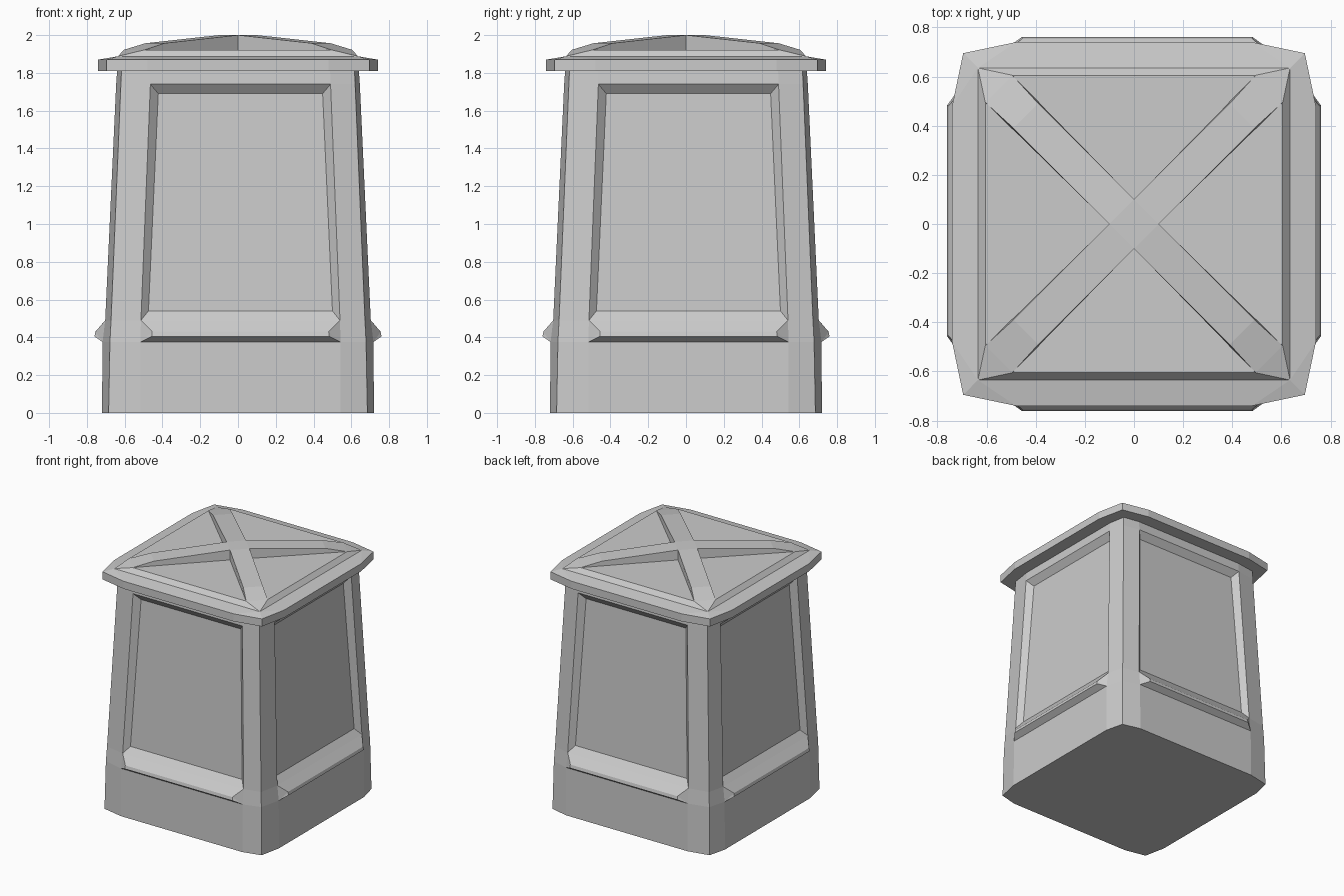
import bpy, bmesh
from math import pi
from mathutils import Matrix, Vector

if "Cube" in bpy.data.objects:
    bpy.data.objects.remove(bpy.data.objects["Cube"])

SHIFT = 0.013  # panels sit slightly off-centre


def build(name, side_faces):
    """Repeat one side four times around z, weld, cap the open loops."""
    bm = bmesh.new()
    for k in range(4):
        rot = Matrix.Rotation(k * pi / 2, 3, 'Z')
        shift = SHIFT if k < 2 else -SHIFT
        for face in side_faces(shift):
            # local (u, depth, z) -> front side at y = -depth
            pts = [rot @ Vector((u, -d, z)) for u, d, z in face]
            bm.faces.new([bm.verts.new(p) for p in pts])
    bmesh.ops.remove_doubles(bm, verts=bm.verts, dist=0.0005)
    bmesh.ops.holes_fill(bm, edges=[e for e in bm.edges if e.is_boundary], sides=0)
    bmesh.ops.recalc_face_normals(bm, faces=bm.faces)
    me = bpy.data.meshes.new(name)
    bm.to_mesh(me)
    bm.free()
    ob = bpy.data.objects.new(name, me)
    bpy.context.collection.objects.link(ob)
    return ob


def bands(rows, s):
    """Quads between consecutive (half_width, depth, z) rows."""
    return [[(s - a[0], a[1], a[2]), (s + a[0], a[1], a[2]),
             (s + b[0], b[1], b[2]), (s - b[0], b[1], b[2])]
            for a, b in zip(rows, rows[1:])]


def body_side(s):
    # fold lines beside the panel: half width, depth, z, corner coordinate
    folds = [(.53, .72, 0, .685), (.53, .717, .375, .678), (.527, .703, .49, .672),
             (.477, .645, 1.74, .62), (.475, .64, 1.81, .617)]
    low, sill_low, sill_top, head, top = [f[:3] for f in folds]
    nose_low, nose_top = (.47, .76, .405), (.467, .755, .43)
    in_low, in_top = (.487, .663, .54), (.435, .605, 1.69)
    # base, sill, recessed panel, head strip
    faces = bands([low, sill_low, nose_low, nose_top, sill_top,
                   in_low, in_top, head, top], s)
    for m in (-1, 1):
        def P(p):
            return (s + m * p[0], p[1], p[2])
        # corner post strips
        for a, b in zip(folds, folds[1:]):
            faces.append([P(a), (m * a[3], a[3], a[2]), (m * b[3], b[3], b[2]), P(b)])
        # sill ends and panel side bevels
        faces.append([P(sill_low), P(nose_low), P(nose_top)])
        faces.append([P(sill_low), P(nose_top), P(sill_top)])
        faces.append([P(sill_top), P(in_low), P(in_top), P(head)])
    return faces


def lid_side(s):
    faces = []
    # underside rim edge, outer band, sloped rim
    for z0, z1 in ((1.81, 1.87),):
        faces.append([(-.48, .74, z0), (.48, .74, z0), (.48, .74, z1), (-.48, .74, z1)])
        for m in (-1, 1):
            faces.append([(m * .48, .74, z0), (m * .695, .695, z0),
                          (m * .695, .695, z1), (m * .48, .74, z1)])
    tip, e, c, mid = .635, (.495, .605), (.39, .49), (0, .1)
    faces.append([(-.48, .74, 1.87), (.48, .74, 1.87), (tip, tip, 1.888), (-tip, tip, 1.888)])
    for m in (-1, 1):
        faces.append([(m * .48, .74, 1.87), (m * .695, .695, 1.87), (m * tip, tip, 1.888)])
    # inner step and sunken triangular panel
    faces.append([(-tip, tip, 1.888), (tip, tip, 1.888), (*e, 1.922), (-e[0], e[1], 1.922)])
    faces.append([(-e[0], e[1], 1.922), (*e, 1.922), (*mid, 1.922)])
    # rib walls
    for m in (-1, 1):
        faces.append([(m * e[0], e[1], 1.922), (m * c[0], c[1], 1.957),
                      (*mid, 2.0), (*mid, 1.922)])
    # diagonal rib top and its tapered end
    faces.append([(*mid, 2.0), (*c, 1.957), (c[1], c[0], 1.957), (mid[1], mid[0], 2.0)])
    faces.append([(*c, 1.957), (*e, 1.922), (e[1], e[0], 1.922), (c[1], c[0], 1.957)])
    faces.append([(*e, 1.922), (tip, tip, 1.888), (e[1], e[0], 1.922)])
    return faces


build("pillar_body", body_side)
build("pillar_lid", lid_side)
